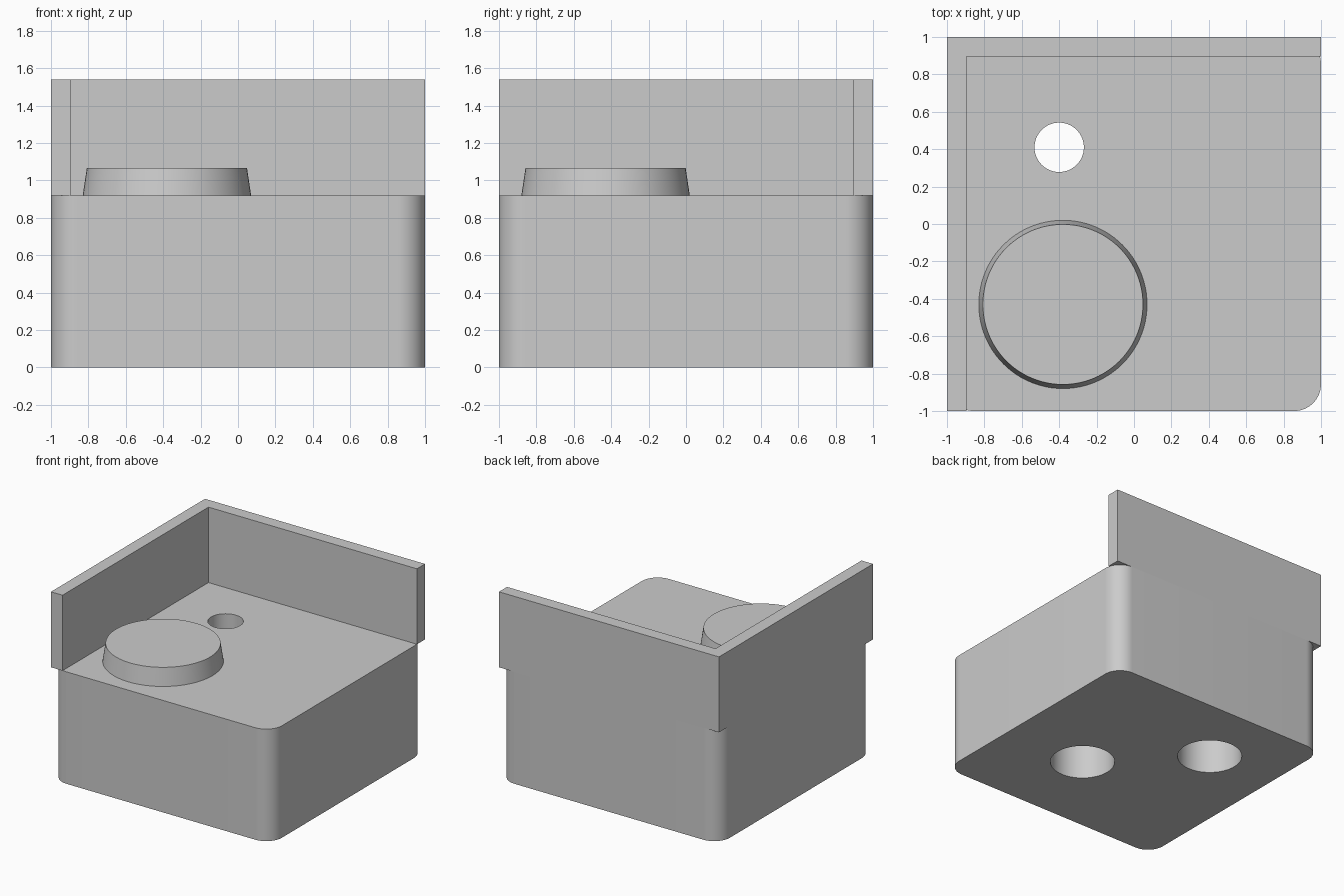
import bpy, bmesh, math

cube = bpy.data.objects.get("Cube")
if cube:
    bpy.data.objects.remove(cube, do_unlink=True)

BODY_H, WALL_TOP, CORNER = 0.92, 1.54, 0.145
THICK = 0.105

grey = bpy.data.materials.new("plain grey")
grey.use_nodes = True
colour = (0.6, 0.6, 0.6, 1)
grey.diffuse_color = colour
grey.node_tree.nodes["Principled BSDF"].inputs["Base Color"].default_value = colour


def prism(name, outline, z0, z1):
    """Extrude a counter-clockwise outline from z0 up to z1."""
    bm = bmesh.new()
    base = bm.faces.new([bm.verts.new((x, y, z0)) for x, y in outline])
    top = bmesh.ops.extrude_face_region(bm, geom=[base])["geom"]
    bmesh.ops.translate(bm, vec=(0, 0, z1 - z0),
                        verts=[v for v in top if isinstance(v, bmesh.types.BMVert)])
    bmesh.ops.recalc_face_normals(bm, faces=bm.faces)
    mesh = bpy.data.meshes.new(name)
    bm.to_mesh(mesh)
    bm.free()
    mesh.materials.append(grey)
    obj = bpy.data.objects.new(name, mesh)
    bpy.context.collection.objects.link(obj)
    return obj


def frustum(name, x, y, z0, z1, r0, r1):
    bpy.ops.mesh.primitive_cone_add(vertices=96, radius1=r0, radius2=r1, depth=z1 - z0,
                                    location=(x, y, (z0 + z1) / 2))
    obj = bpy.context.object
    obj.name = name
    obj.data.materials.append(grey)
    return obj


def smooth(obj):
    bpy.ops.object.select_all(action="DESELECT")
    obj.select_set(True)
    bpy.context.view_layer.objects.active = obj
    bpy.ops.object.shade_smooth_by_angle(angle=math.radians(30))


# Block with four rounded upright corners
outline = []
inset = 1 - CORNER
for i, (sx, sy) in enumerate([(1, 1), (-1, 1), (-1, -1), (1, -1)]):
    for step in range(17):
        a = math.pi / 2 * (i + step / 16)
        outline.append((sx * inset + CORNER * math.cos(a), sy * inset + CORNER * math.sin(a)))
body = prism("body", outline, 0, BODY_H)

# Narrow through hole, and two wide sockets in the underside
cutters = [frustum("through_hole_cutter", -0.4, 0.41, -0.1, 1.1, 0.132, 0.132)]
for name, x, y in [("back_socket_cutter", -0.4, 0.41), ("front_socket_cutter", 0.28, -0.27)]:
    cutters.append(frustum(name, x, y, -0.1, 0.5, 0.242, 0.242))
for cutter in cutters:
    cutter.hide_render = True
    cut = body.modifiers.new(cutter.name, "BOOLEAN")
    cut.operation, cut.solver, cut.object = "DIFFERENCE", "EXACT", cutter
    bpy.context.view_layer.objects.active = body
    bpy.ops.object.modifier_apply(modifier=cut.name)
    bpy.data.objects.remove(cutter, do_unlink=True)
smooth(body)

# L-shaped wall along the back and one side
t = 1 - THICK
prism("corner_wall", [(-1, -1), (-t, -1), (-t, t), (1, t), (1, 1), (-1, 1)], BODY_H, WALL_TOP)

# Tapered round boss on the top
smooth(frustum("round_boss", -0.38, -0.43, BODY_H, 1.067, 0.45, 0.428))
